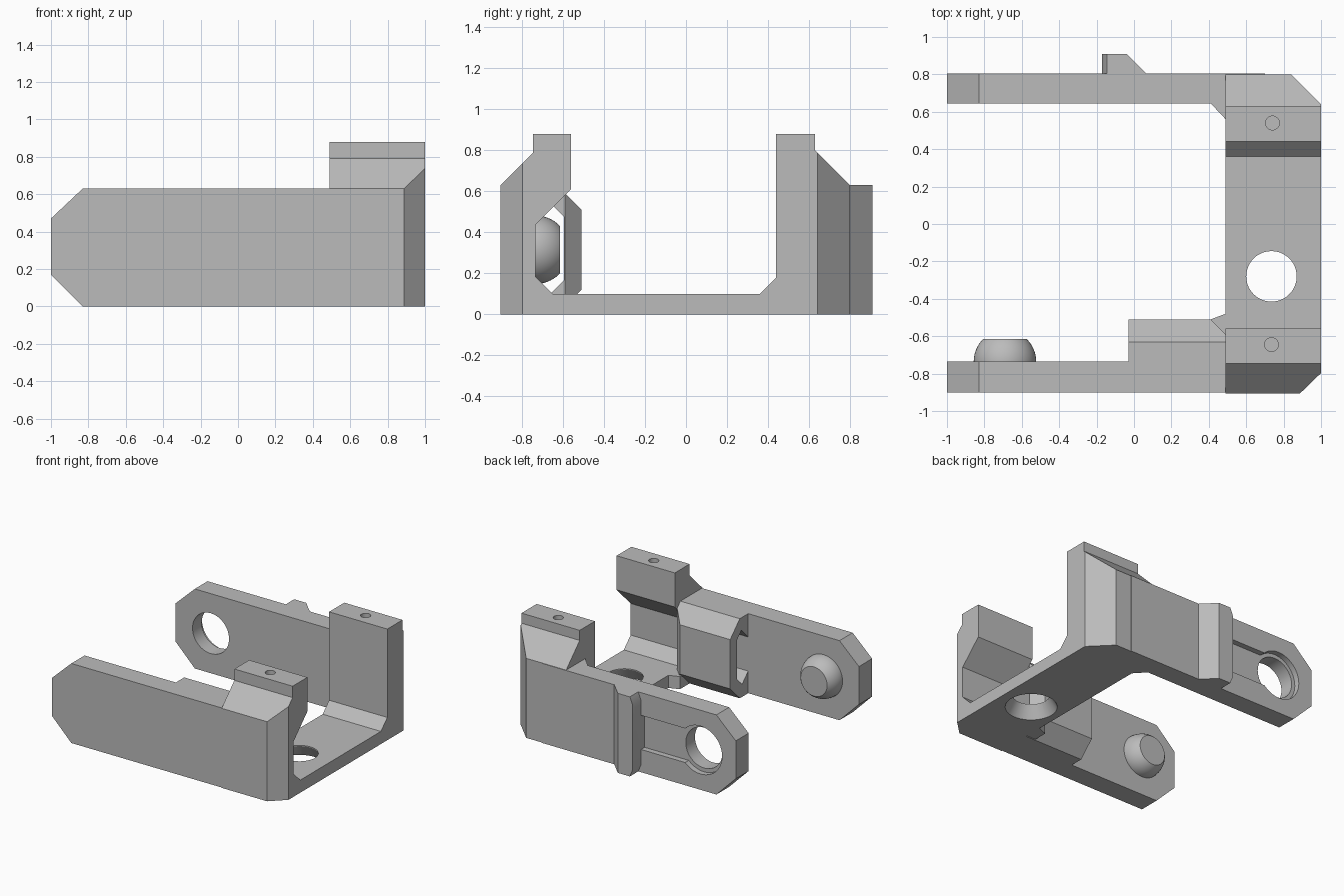
import bpy, bmesh
from math import radians
from mathutils import Matrix, Vector

if "Cube" in bpy.data.objects:
    bpy.data.objects.remove(bpy.data.objects["Cube"])

grey = bpy.data.materials.new("plain grey")
grey.use_nodes = True
grey.diffuse_color = (0.5, 0.5, 0.5, 1)
grey.node_tree.nodes["Principled BSDF"].inputs["Base Color"].default_value = (0.5, 0.5, 0.5, 1)


def add(name, bm):
    bmesh.ops.recalc_face_normals(bm, faces=bm.faces)
    mesh = bpy.data.meshes.new(name)
    bm.to_mesh(mesh)
    bm.free()
    mesh.materials.append(grey)
    ob = bpy.data.objects.new(name, mesh)
    bpy.context.collection.objects.link(ob)
    return ob


def prism(name, axis, points, lo, hi):
    """Extrude a 2D outline along x, y or z from lo to hi."""
    place = {"x": lambda a, b: (lo, a, b),
             "y": lambda a, b: (a, lo, b),
             "z": lambda a, b: (a, b, lo)}[axis]
    step = Vector([hi - lo if axis == c else 0 for c in "xyz"])
    bm = bmesh.new()
    face = bm.faces.new([bm.verts.new(place(*p)) for p in points])
    out = bmesh.ops.extrude_face_region(bm, geom=[face])
    bmesh.ops.translate(bm, vec=step, verts=[g for g in out["geom"] if isinstance(g, bmesh.types.BMVert)])
    return add(name, bm)


def cone(name, axis, centre, r1, r2, depth):
    """Cylinder or cone; r1 at the low end of the axis, r2 at the high end."""
    bm = bmesh.new()
    bmesh.ops.create_cone(bm, cap_ends=True, segments=48, radius1=r1, radius2=r2, depth=depth)
    turn = Matrix.Rotation(radians(-90), 4, "X") if axis == "y" else Matrix()
    bm.transform(Matrix.Translation(centre) @ turn)
    return add(name, bm)


def combine(target, tool, operation):
    """Boolean the tool into the target, then discard the tool."""
    mod = target.modifiers.new("join", "BOOLEAN")
    mod.object, mod.operation, mod.solver = tool, operation, "EXACT"
    bpy.context.view_layer.update()
    mesh = bpy.data.meshes.new_from_object(
        target.evaluated_get(bpy.context.evaluated_depsgraph_get()))
    target.modifiers.clear()
    target.data = mesh
    bpy.data.objects.remove(tool)


def arm_outline(end):
    return [(-1, .17), (-.83, 0), (end, 0), (end, .63), (-.83, .63), (-1, .47)]


# Bridge with both upright posts
bracket = prism("clamp_bracket", "x", [
    (-.905, 0), (-.905, .63), (-.745, .79), (-.745, .88), (-.56, .88), (-.56, .61),
    (-.735, .435), (-.735, .185), (-.65, .1), (.36, .1), (.44, .18), (.44, .88),
    (.63, .88), (.63, .8), (.8, .63), (.8, 0)], .49, 1)

# Two long arms
combine(bracket, prism("front_arm", "y", arm_outline(.7), -.9, -.735), "UNION")
back_arm = prism("back_arm", "y", arm_outline(.7), .645, .805)

# Seat, recess and channel on the outside of the back arm
combine(back_arm, prism("channel", "y", [(-.69, .18), (-.1, .18), (-.1, .45), (-.69, .45)],
                        .76, .9), "DIFFERENCE")
combine(back_arm, cone("recess", "y", (-.69, .82, .315), .19, .19, .12), "DIFFERENCE")
combine(back_arm, cone("arm_hole", "y", (-.69, .72, .315), .16, .16, .4), "DIFFERENCE")
combine(bracket, back_arm, "UNION")

# Inner corner web and outer lug of the back arm
combine(bracket, prism("corner_web", "z", [(.41, .645), (.49, .56), (.6, .56), (.6, .7), (.41, .7)],
                       0, .63), "UNION")
lug = prism("lug", "z", [(-.17, .7), (-.17, .91), (-.04, .91), (.07, .8), (.07, .7)], 0, .63)
for z, s in ((.63, -1), (0, 1)):
    combine(lug, prism("lug_bevel", "y", [(-.2, z - s * .05), (-.135, z - s * .05), (-.145, z),
                                          (-.17, z + s * .06), (-.2, z + s * .06)], .5, 1), "DIFFERENCE")
combine(bracket, lug, "UNION")

# Hollow guide behind the front arm
guide = prism("guide", "x", [
    (-.8, .63), (-.63, .63), (-.51, .51), (-.51, .12), (-.63, 0), (-.8, 0), (-.8, .12),
    (-.735, .175), (-.66, .1), (-.595, .165), (-.595, .475), (-.65, .53), (-.735, .445),
    (-.8, .5)], -.03, .49)
combine(guide, prism("guide_bevel", "z", [(.39, -.49), (.51, -.61), (.55, -.49)], -.1, .8), "DIFFERENCE")
combine(bracket, guide, "UNION")
combine(bracket, prism("floor_web", "z", [(.41, -.51), (.41, -.62), (.6, -.62), (.6, -.48), (.49, -.48)],
                       0, .1), "UNION")

# Outer corner bevels
for name, corner in (("front_bevel", [(.78, -1.01), (1.1, -.7), (1.1, -1.01)]),
                     ("back_bevel", [(.74, .9), (1.1, .54), (1.1, .9)])):
    combine(bracket, prism(name, "z", corner, -.1, 1), "DIFFERENCE")

# Countersunk floor hole and screw holes in the posts
combine(bracket, cone("floor_hole", "z", (.735, -.28, .05), .2, .12, .14), "DIFFERENCE")
combine(bracket, cone("floor_bore", "z", (.735, -.28, .1), .135, .135, .4), "DIFFERENCE")
for x, y in ((.74, .54), (.735, -.645)):
    combine(bracket, cone("screw_hole", "z", (x, y, .83), .037, .037, .24), "DIFFERENCE")

# Rounded pivot knob with a flat end
bm = bmesh.new()
bmesh.ops.create_uvsphere(bm, u_segments=48, v_segments=32, radius=.167)
bm.transform(Matrix.Translation((-.69, -.735, .315)) @ Matrix.Rotation(radians(-90), 4, "X"))
for y, way in ((-.615, 1), (-.74, -1)):
    cut = bmesh.ops.bisect_plane(bm, geom=bm.verts[:] + bm.edges[:] + bm.faces[:],
                                 plane_co=(0, y, 0), plane_no=(0, way, 0), clear_outer=True)
    edges = [e for e in cut["geom_cut"] if isinstance(e, bmesh.types.BMEdge)]
    bmesh.ops.edgeloop_fill(bm, edges=edges)
knob = add("pivot_knob", bm)

# Smooth rounds, sharp edges
for ob in (bracket, knob):
    bpy.ops.object.select_all(action="DESELECT")
    ob.select_set(True)
    bpy.context.view_layer.objects.active = ob
    bpy.ops.object.shade_smooth_by_angle(angle=radians(25))
